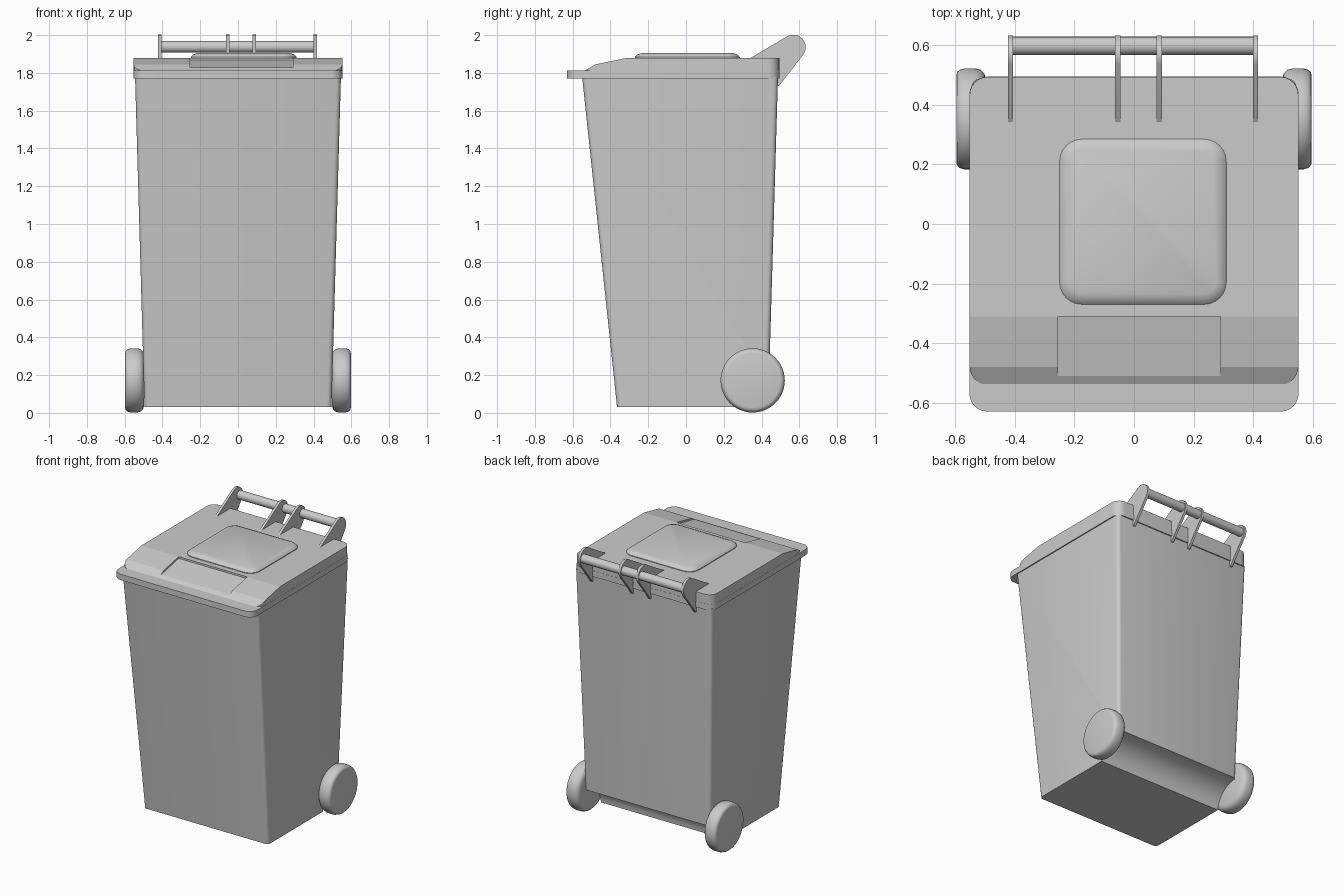
import bpy, bmesh, math
from math import sin, cos, pi

if "Cube" in bpy.data.objects:
    bpy.data.objects.remove(bpy.data.objects["Cube"])


def finish(name, bm, angle=30):
    bmesh.ops.recalc_face_normals(bm, faces=bm.faces)
    me = bpy.data.meshes.new(name)
    bm.to_mesh(me)
    bm.free()
    ob = bpy.data.objects.new(name, me)
    bpy.context.collection.objects.link(ob)
    bpy.ops.object.select_all(action='DESELECT')
    ob.select_set(True)
    bpy.context.view_layer.objects.active = ob
    bpy.ops.object.shade_smooth_by_angle(angle=math.radians(angle))
    return ob


def loft(name, rings, bevel=0, angle=30):
    """Join equal-length rings of points into a closed solid."""
    bm = bmesh.new()
    vs = [[bm.verts.new(p) for p in r] for r in rings]
    n = len(rings[0])
    for a, b in zip(vs, vs[1:]):
        for i in range(n):
            j = (i + 1) % n
            bm.faces.new((a[i], a[j], b[j], b[i]))
    bm.faces.new(vs[0][::-1])
    bm.faces.new(vs[-1])
    if bevel:
        tall = [e for e in bm.edges if abs(e.verts[0].co.z - e.verts[1].co.z) > 1]
        bmesh.ops.bevel(bm, geom=tall, offset=bevel, segments=4, profile=0.5, affect='EDGES')
    return finish(name, bm, angle)


def prism(name, profile, x0, x1, **kw):
    """Extrude a (y, z) profile along x."""
    return loft(name, [[(x, y, z) for y, z in profile] for x in (x0, x1)], **kw)


def rounded(x0, x1, y0, y1, r, z, inset=0):
    """Rounded rectangle ring at height z."""
    pts = []
    corners = [(x1 - r, y1 - r), (x0 + r, y1 - r), (x0 + r, y0 + r), (x1 - r, y0 + r)]
    rr = r - inset
    for k, (cx, cy) in enumerate(corners):
        for i in range(7):
            a = (k + i / 6) * pi / 2
            pts.append((cx + rr * cos(a), cy + rr * sin(a), z))
    return pts


def boolean(ob, cutter, op):
    bpy.context.view_layer.objects.active = ob
    m = ob.modifiers.new("cut", 'BOOLEAN')
    m.operation, m.object, m.solver = op, cutter, 'EXACT'
    # keep the cut ahead of the smoothing modifier, if there is one
    bpy.ops.object.modifier_move_to_index(modifier=m.name, index=0)
    bpy.ops.object.modifier_apply(modifier=m.name)
    bpy.data.objects.remove(cutter)


# Tapered bin body with a concave axle recess at the lower back
profile = [(0.487, 1.78), (-0.55, 1.78), (-0.365, 0.03)]
profile += [(0.44 - 0.18 * cos(t * pi / 20), 0.03 + 0.16 * sin(t * pi / 20)) for t in range(11)]


def half_width(z):
    return 0.495 + 0.05 * (z - 0.03) / 1.75


loft("bin_body", [[(s * half_width(z), y, z) for y, z in profile] for s in (-1, 1)], bevel=0.025)

# Lid rim
loft("lid_rim", [rounded(-0.553, 0.553, -0.63, 0.495, 0.06, z) for z in (1.77, 1.812)])

# Lid top: rounded outline trimmed by the sloping side profile
lid = loft("lid_top", [rounded(-0.552, 0.552, -0.54, 0.494, 0.06, z) for z in (1.80, 1.95)])
boolean(lid, prism("lid_cutter", [(-0.7, 1.717), (-0.48, 1.845), (-0.31, 1.88), (0.7, 1.88), (0.7, 1.7)],
                   -0.8, 0.8), 'INTERSECT')
# Shallow front recess
boolean(lid, prism("recess_cutter", [(-0.51, 1.826), (-0.31, 1.867), (-0.31, 1.95), (-0.51, 1.95)],
                   -0.255, 0.29), 'DIFFERENCE')
for p in lid.data.polygons:
    p.use_smooth = abs(p.normal.z) < 0.1

# Raised panel on the lid
panel = [(0, 1.875), (0, 1.885), (0.012, 1.897), (0.034, 1.905)]
loft("lid_panel", [rounded(-0.25, 0.31, -0.27, 0.285, 0.075, z, i) for i, z in panel])

# Handle brackets with a rounded tip
tip = [(0.568 + 0.066 * cos(a), 1.936 + 0.066 * sin(a))
       for a in [math.radians(-35 + 155 * i / 10) for i in range(11)]]
bracket = [(0.335, 1.875), (0.46, 1.80), (0.48, 1.73), (0.492, 1.73)] + tip
for i, x in enumerate((-0.415, -0.055, 0.085, 0.408)):
    prism(f"handle_bracket_{i + 1}", bracket, x - 0.009, x + 0.009)

# Handle bar
prism("handle_bar", [(0.598 + 0.031 * cos(i * pi / 12), 1.938 + 0.031 * sin(i * pi / 12))
                     for i in range(24)], -0.415, 0.408)

# Wheels
wheel = [(0.497, 0.135), (0.503, 0.153), (0.515, 0.165), (0.535, 0.17), (0.568, 0.17),
         (0.585, 0.165), (0.594, 0.157), (0.597, 0.145)]
for side, s in (("left", -1), ("right", 1)):
    loft(f"wheel_{side}", [[(s * x, 0.353 + r * cos(a * pi / 24), 0.172 + r * sin(a * pi / 24))
                            for a in range(48)] for x, r in wheel], angle=40)
